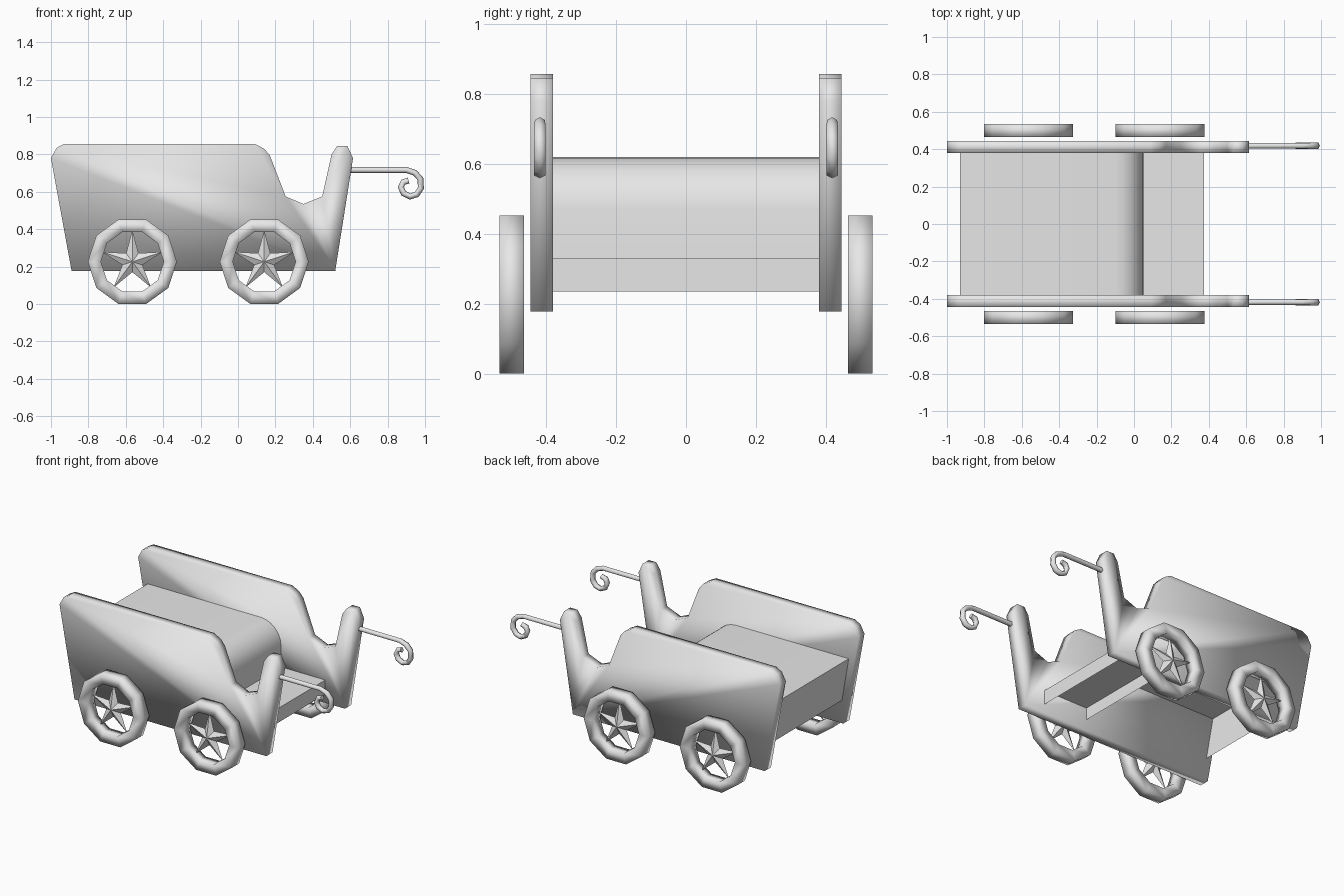
import bpy, bmesh, math
from mathutils import Vector

cube = bpy.data.objects.get("Cube")
if cube:
    bpy.data.objects.remove(cube, do_unlink=True)

GREY = (0.8, 0.8, 0.8, 1)
grey = bpy.data.materials.new("plain grey")
grey.use_nodes = True
grey.diffuse_color = GREY
grey.node_tree.nodes["Principled BSDF"].inputs["Base Color"].default_value = GREY


def finish(bm, name, angle=180, fix_normals=True):
    """Turn a bmesh into a smooth shaded, coloured object."""
    if fix_normals:
        bmesh.ops.recalc_face_normals(bm, faces=bm.faces)
    mesh = bpy.data.meshes.new(name)
    bm.to_mesh(mesh)
    bm.free()
    mesh.materials.append(grey)
    obj = bpy.data.objects.new(name, mesh)
    bpy.context.collection.objects.link(obj)
    bpy.ops.object.select_all(action='DESELECT')
    obj.select_set(True)
    bpy.context.view_layer.objects.active = obj
    if angle >= 180:
        bpy.ops.object.shade_smooth()
    else:
        bpy.ops.object.shade_smooth_by_angle(angle=math.radians(angle))
    return obj


def side_panel(name, y0, y1):
    """Cart side with a raised front post."""
    outline = [(-0.89, 0.178), (0.52, 0.178), (0.615, 0.78), (0.585, 0.845),
               (0.53, 0.845), (0.50, 0.80), (0.45, 0.575), (0.35, 0.535),
               (0.255, 0.575), (0.17, 0.795), (0.14, 0.83), (0.09, 0.857),
               (-0.93, 0.857), (-0.97, 0.835), (-1.0, 0.78)]
    bm = bmesh.new()
    face = bm.faces.new([bm.verts.new((x, y0, z)) for x, z in outline])
    ext = bmesh.ops.extrude_face_region(bm, geom=[face], use_keep_orig=True)
    moved = [v for v in ext["geom"] if isinstance(v, bmesh.types.BMVert)]
    bmesh.ops.translate(bm, verts=moved, vec=(0, y1 - y0, 0))
    finish(bm, name)


def sheet(name, profile, half_width=0.382):
    """Open sheet swept straight across the cart."""
    bm = bmesh.new()
    rows = [[bm.verts.new((x, s * half_width, z)) for s in (-1, 1)] for x, z in profile]
    for a, b in zip(rows, rows[1:]):
        bm.faces.new((a[0], b[0], b[1], a[1]))
    finish(bm, name, 40, False)


def wheel(name, x, y, radius=0.238, inner=0.168, half=0.035, sides=10):
    """Ten sided rim with a rectangular section."""
    centre_z = radius * math.cos(math.pi / sides)
    section = [(inner, -half), (radius, -half), (radius, half), (inner, half)]
    bm = bmesh.new()
    rings = []
    for i in range(sides):
        a = math.tau * i / sides
        rings.append([bm.verts.new((x + r * math.cos(a), y + d, centre_z + r * math.sin(a)))
                      for r, d in section])
    for i in range(sides):
        p, q = rings[i], rings[(i + 1) % sides]
        for j in range(4):
            k = (j + 1) % 4
            bm.faces.new((p[j], p[k], q[k], q[j]))
    finish(bm, name + "_rim")

    # Five pointed star spokes, raised at the hub on both faces
    bm = bmesh.new()
    ring = []
    for i in range(10):
        a = math.pi / 2 + math.tau * i / 10
        r = 0.056 if i % 2 else 0.17
        ring.append(bm.verts.new((x + r * math.cos(a), y, centre_z + r * math.sin(a))))
    for d in (-0.03, 0.03):
        hub = bm.verts.new((x, y + d, centre_z))
        for i in range(10):
            bm.faces.new((hub, ring[i], ring[(i + 1) % 10]))
    finish(bm, name + "_star", 30)


def handle(name, y):
    """Straight rod that ends in a curl."""
    path = [(0.56, 0.717), (0.90, 0.717), (0.945, 0.702), (0.975, 0.67),
            (0.978, 0.62), (0.955, 0.586), (0.92, 0.575), (0.885, 0.592),
            (0.871, 0.625), (0.884, 0.652), (0.912, 0.66)]
    sides, rod = 6, 0.0165
    pts = [Vector((x, y, z)) for x, z in path]
    bm = bmesh.new()
    rings = []
    for i, p in enumerate(pts):
        t = (pts[min(i + 1, len(pts) - 1)] - pts[max(i - 1, 0)]).normalized()
        n = t.cross(Vector((0, 1, 0)))
        curled = 1 < i < len(pts) - 1
        rings.append([bm.verts.new(p + n * rod * math.cos(math.tau * k / sides)
                                   + Vector((0, (0.019 if curled else rod)
                                             * math.sin(math.tau * k / sides), 0)))
                      for k in range(sides)])
    for a, b in zip(rings, rings[1:]):
        for k in range(sides):
            m = (k + 1) % sides
            bm.faces.new((a[k], a[m], b[m], b[k]))
    bm.faces.new(rings[0])
    bm.faces.new(rings[-1])
    finish(bm, name, 75)


# Seat shell: back wall, flat top, rounded front, front wall
seat = [(-0.88, 0.33), (-0.93, 0.62)]
for i in range(7):
    a = math.pi / 2 * (1 - i / 6)
    seat.append((-0.10 + 0.15 * math.cos(a), 0.47 + 0.15 * math.sin(a)))
seat.append((0.05, 0.25))
sheet("seat_shell", seat)

# Foot board with a front lip
sheet("foot_board", [(0.05, 0.33), (0.375, 0.33), (0.375, 0.235)])

# Mirrored sides, wheels and handles
for side, s in (("left", 1), ("right", -1)):
    side_panel(side + "_side_panel", s * 0.38, s * 0.445)
    handle(side + "_handle", s * 0.418)
    for end, x in (("rear", -0.565), ("front", 0.14)):
        wheel(f"{side}_{end}_wheel", x, s * 0.499)
